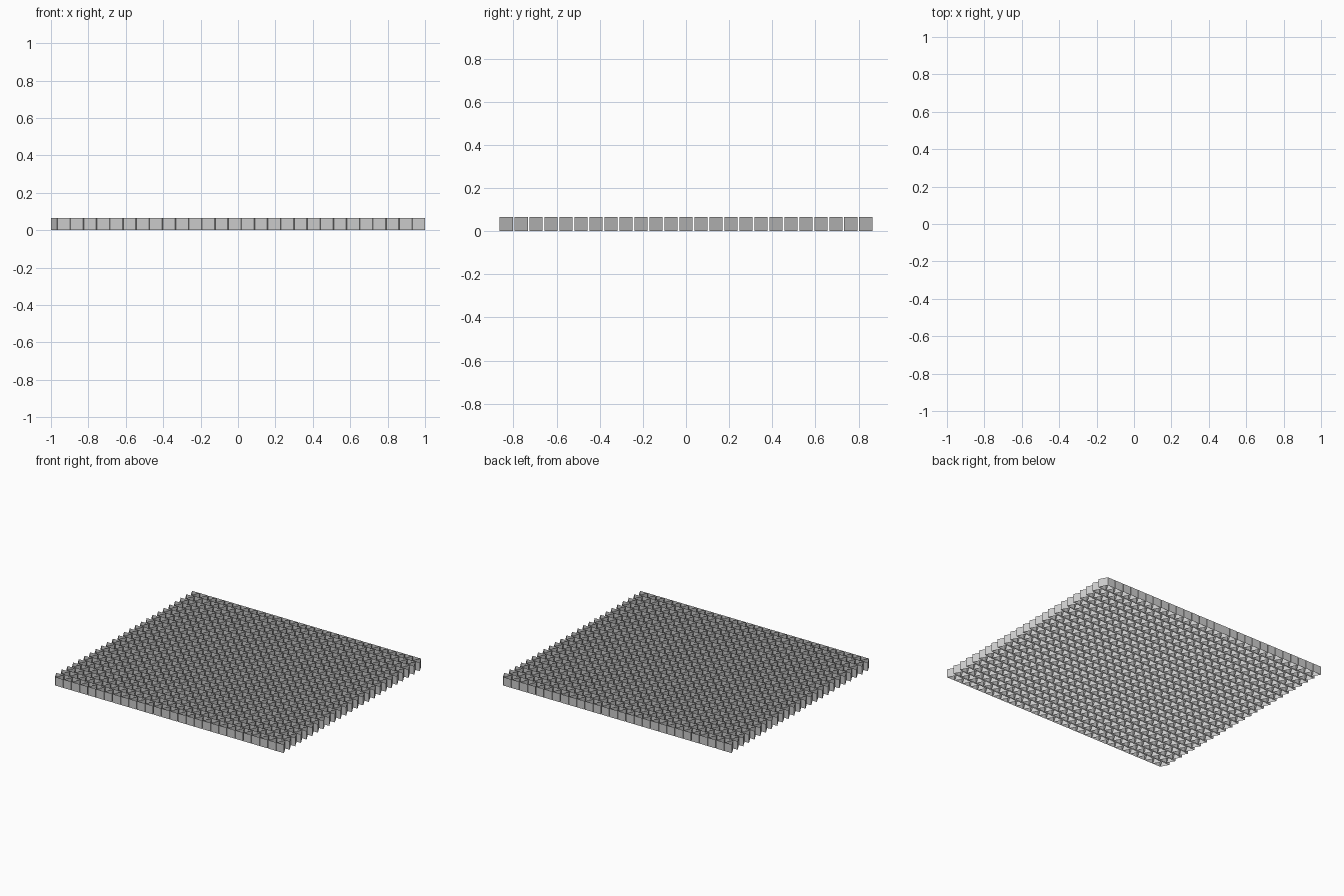
import bpy, bmesh

if "Cube" in bpy.data.objects:
    bpy.data.objects.remove(bpy.data.objects["Cube"])

COLS, ROWS = 56, 25          # alternating down / up triangles per row
SIDE, DEPTH, HEIGHT = 0.066, 0.061, 0.066
STEP_X = (2.0 - SIDE) / (COLS - 1)
STEP_Y = (1.728 - DEPTH) / (ROWS - 1)


def add_triangle_tube(bm, cx, cy, up):
    """Open triangular cell: three upright walls, no caps."""
    d = 1 if up else -1
    pts = [(cx - d * SIDE / 2, cy - d * DEPTH / 2),
           (cx + d * SIDE / 2, cy - d * DEPTH / 2),
           (cx, cy + d * DEPTH / 2)]
    low = [bm.verts.new((x, y, 0)) for x, y in pts]
    top = [bm.verts.new((x, y, HEIGHT)) for x, y in pts]
    for i in range(3):
        j = (i + 1) % 3
        bm.faces.new((low[i], low[j], top[j], top[i]))


# Grid of triangular cells, one object per row
for r in range(ROWS):
    bm = bmesh.new()
    y = (r - (ROWS - 1) / 2) * STEP_Y
    for c in range(COLS):
        add_triangle_tube(bm, (c - (COLS - 1) / 2) * STEP_X, y, c % 2 == 1)
    mesh = bpy.data.meshes.new("triangle_row")
    bm.to_mesh(mesh)
    bm.free()
    bpy.context.collection.objects.link(
        bpy.data.objects.new(f"triangle_row_{r + 1}", mesh))
